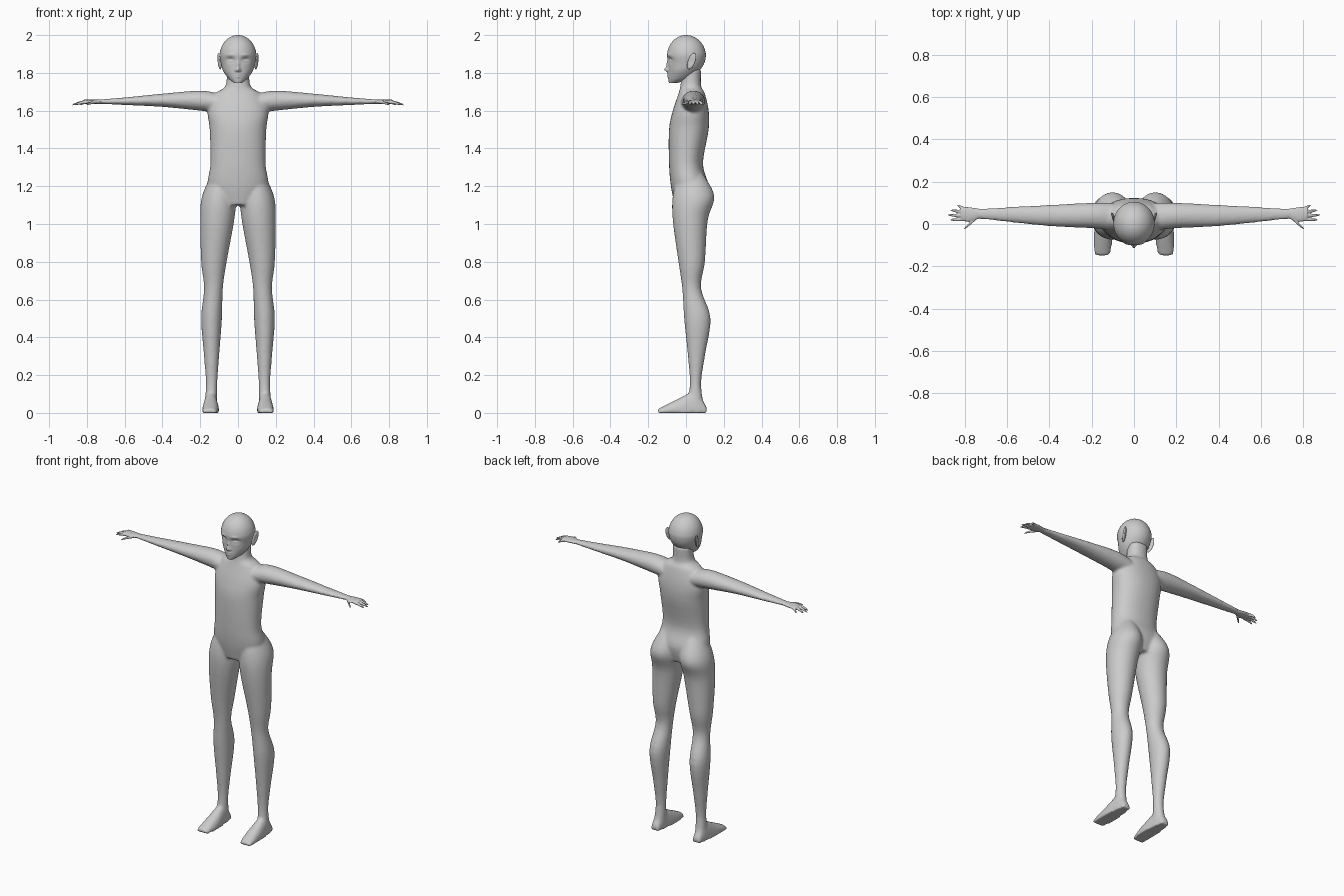
import bpy, bmesh, math

if "Cube" in bpy.data.objects:
    bpy.data.objects.remove(bpy.data.objects["Cube"], do_unlink=True)

colour = (0.6, 0.6, 0.6, 1)
skin = bpy.data.materials.new("plain grey")
skin.use_nodes = True
skin.diffuse_color = colour
skin.node_tree.nodes["Principled BSDF"].inputs["Base Color"].default_value = colour


def spline(keys, steps):
    """Fill in smooth rows between the key rows."""
    rows = []
    last = len(keys) - 1
    for i in range(last):
        before, start = keys[max(i - 1, 0)], keys[i]
        end, after = keys[i + 1], keys[min(i + 2, last)]
        for step in range(steps):
            t = step / steps
            ease = t * t * (3 - 2 * t)
            leave, arrive = t * (1 - t) ** 2 / 2, t * t * (t - 1) / 2
            rows.append([q + (r - q) * ease + (r - p) * leave + (s - q) * arrive
                         for p, q, r, s in zip(before, start, end, after)])
    rows.append(keys[last])
    return rows


def rounded(value, power):
    return math.copysign(abs(value) ** (2 / power), value)


def loft(bm, keys, axis, side=1, steps=5, segments=32, power=2):
    """Skin over oval sections: position, then the low and high edge each way."""
    rings = []
    for along, low, high, bottom, top in spline(keys, steps):
        ring = []
        for k in range(segments):
            angle = math.tau * k / segments
            a = (low + high + (high - low) * rounded(math.cos(angle), power)) / 2
            b = (bottom + top + (top - bottom) * rounded(math.sin(angle), power)) / 2
            x, y, z = {"x": (along, a, b), "y": (a, along, b), "z": (a, b, along)}[axis]
            ring.append(bm.verts.new((x * side, y, max(z, 0))))
        rings.append(ring)
    for ring, following in zip(rings, rings[1:]):
        for k in range(segments):
            bm.faces.new((ring[k - 1], ring[k], following[k], following[k - 1]))
    bm.faces.new(rings[0])
    bm.faces.new(rings[-1])


def finish(bm, name, voxel=None):
    """Turn the mesh into an object, fusing overlapping limbs if a voxel size is given."""
    bmesh.ops.recalc_face_normals(bm, faces=bm.faces)
    for face in bm.faces:
        face.smooth = True
    mesh = bpy.data.meshes.new(name)
    bm.to_mesh(mesh)
    bm.free()
    mesh.materials.append(skin)
    obj = bpy.data.objects.new(name, mesh)
    bpy.context.collection.objects.link(obj)
    if voxel:
        fuse = obj.modifiers.new("fuse", "REMESH")
        fuse.mode = "VOXEL"
        fuse.voxel_size = voxel
        fuse.use_smooth_shade = True
        soften = obj.modifiers.new("soften", "SMOOTH")
        soften.factor = 0.5
        soften.iterations = 6


# Trunk and neck: height, half width, front, back
trunk = [(1.1, .1, -.06, .1), (1.2, .16, -.08, .12), (1.32, .146, -.09, .09),
         (1.5, .15, -.09, .12), (1.6, .16, -.07, .12), (1.69, .12, -.04, .1),
         (1.73, .066, -.03, .08), (1.82, .06, -.02, .08)]
body = bmesh.new()
loft(body, [(height, -half, half, front, back) for height, half, front, back in trunk],
     "z", power=2.2)

# Limbs: the leg runs down, the foot heel to toe, the arm outwards
leg = [(1.28, .03, .13, -.04, .08), (1.15, .01, .19, -.07, .15), (1.02, .02, .2, -.07, .115),
       (.8, .06, .195, -.04, .1), (.66, .08, .18, -.02, .08), (.5, .085, .195, -.01, .13),
       (.3, .1, .18, .01, .1), (.15, .11, .17, .02, .08), (.02, .11, .18, 0, .1)]
foot = [(.11, .12, .17, .03), (.05, .11, .18, .11), (-.05, .1, .19, .07),
        (-.13, .11, .19, .03), (-.15, .12, .18, .02)]
foot = [(along, inner, outer, -height, height) for along, inner, outer, height in foot]
arm = [(.1, -.03, .1, 1.59, 1.69), (.2, -.02, .1, 1.6, 1.706), (.4, -.01, .09, 1.62, 1.69),
       (.6, .01, .08, 1.63, 1.67), (.75, .026, .07, 1.637, 1.658)]
for side in (1, -1):
    loft(body, leg, "z", side)
    loft(body, foot, "y", side, power=2.4)
    loft(body, arm, "x", side)
finish(body, "body", voxel=0.008)


def digit(bm, side, root, tip):
    """A tapering finger that droops towards its tip."""
    keys = []
    for t in (0, .4, .8, 1):
        x, y = (a + (b - a) * t for a, b in zip(root, tip))
        z = 1.645 - .016 * t * t
        r = .009 * math.sqrt(1.05 - t * t)
        keys.append((x, y - r, y + r, z - r, z + r))
    loft(bm, keys, "x", side, segments=12)


# Hands: a flat palm, four fanned fingers and a thumb
palm = [(x, inner, outer, 1.636, 1.658)
        for x, inner, outer in ((.72, .03, .07), (.78, .01, .08), (.82, .02, .08))]
for label, side in (("left", 1), ("right", -1)):
    hand = bmesh.new()
    loft(hand, palm, "x", side)
    for i in range(4):
        reach = .88 - .011 * (i - 1) ** 2
        digit(hand, side, (.8, .022 + .016 * i), (reach, .02 + .023 * i))
    digit(hand, side, (.75, .026), (.805, -.026))
    finish(hand, label + "_hand", voxel=0.003)

# Head: jaw sections below a rounded dome
skull = [(1.746, .02, -.09, -.05), (1.77, .05, -.094, .03), (1.81, .078, -.093, .07),
         (1.85, .09, -.094, .096)]
for i in range(7):
    angle = math.pi / 2 * i / 6
    shrink = math.cos(angle)
    skull.append((1.89 + .11 * math.sin(angle), .097 * shrink, -.1 * shrink, .105 * shrink))
head = bmesh.new()
loft(head, [(height, -half, half, front, back) for height, half, front, back in skull],
     "z", steps=9, segments=112)

# Face: soft pushes, mirrored (sideways, height, width, tallness, depth)
features = {
    "nose tip": (0, 1.817, .011, .012, -.02),
    "nose bridge": (0, 1.842, .009, .02, -.01),
    "nostril": (.012, 1.812, .006, .006, -.005),
    "upper lip": (0, 1.792, .018, .005, -.006),
    "lower lip": (0, 1.779, .014, .005, -.005),
    "eye socket": (.04, 1.868, .02, .013, .014),
    "eyelid": (.04, 1.864, .015, .007, -.008),
    "brow": (.04, 1.895, .02, .008, -.004),
}
for vert in head.verts:
    if vert.co.y < 0:
        x, z = abs(vert.co.x), vert.co.z
        for across, height, width, tallness, depth in features.values():
            spread = ((x - across) / width) ** 2 + ((z - height) / tallness) ** 2
            vert.co.y += depth * math.exp(-spread)
finish(head, "head")

# Ears: flattened ovals, dished on the outside and leaning back
for label, side in (("left", 1), ("right", -1)):
    ear = bmesh.new()
    bmesh.ops.create_uvsphere(ear, u_segments=24, v_segments=16, radius=1)
    for vert in ear.verts:
        x, y, z = vert.co
        dish = .006 * math.exp(-4 * (y * y + z * z)) if x > 0 else 0
        outward = .098 + .009 * x + .006 * y + .004 * z - dish
        vert.co = (side * outward, .03 + .02 * y + .013 * z, 1.862 + .043 * z)
    finish(ear, label + "_ear")
